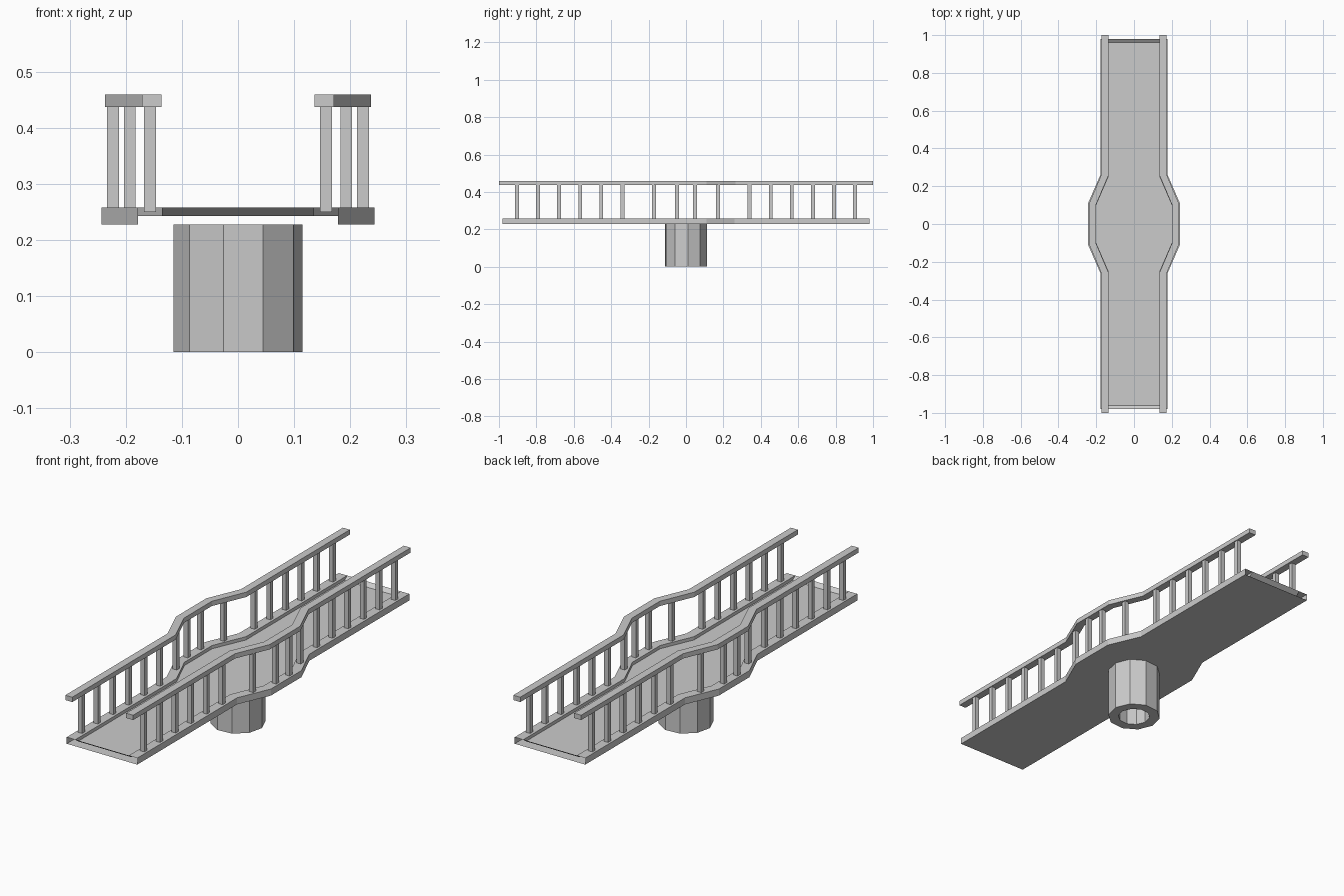
import bpy, bmesh, math

if "Cube" in bpy.data.objects:
    bpy.data.objects.remove(bpy.data.objects["Cube"])

FLOOR, BOT, TOP = 0.243, 0.228, 0.258


def finish(name, bm):
    bmesh.ops.recalc_face_normals(bm, faces=bm.faces)
    mesh = bpy.data.meshes.new(name)
    bm.to_mesh(mesh)
    bm.free()
    ob = bpy.data.objects.new(name, mesh)
    bpy.context.collection.objects.link(ob)
    return ob


def loft(name, rings, caps=False):
    """Join successive closed rings of points with quads."""
    bm = bmesh.new()
    vs = [[bm.verts.new(p) for p in r] for r in rings]
    n = len(rings[0])
    for a, b in zip(vs, vs[1:]):
        for i in range(n):
            j = (i + 1) % n
            bm.faces.new((a[i], a[j], b[j], b[i]))
    if caps:
        bm.faces.new(vs[0])
        bm.faces.new(vs[-1])
    return finish(name, bm)


def stations(half):
    """Mirror the front half of a path (y, y_inner, widening) to the back."""
    return half + [tuple([-s[0], -s[1]] + list(s[2:])) for s in reversed(half)]


# Hollow deck shell: raised side curbs, floor dished down from open ends
deck = []
for yo, yi, w, zf in stations([(-.98, -.98, 0, TOP), (-.96, -.96, 0, FLOOR),
                               (-.26, -.25, .0, FLOOR), (-.11, -.10, .065, FLOOR)]):
    o, i = .178 + w, .135 + w
    deck.append([(-o, yo, BOT), (o, yo, BOT), (o, yo, TOP), (i, yi, TOP),
                 (i, yi, zf), (-i, yi, zf), (-i, yi, TOP), (-o, yo, TOP)])
loft("deck", deck)

# Handrails that follow the bulge of the deck
for side, label in ((-1, "left"), (1, "right")):
    rail = []
    for yo, yi, w in stations([(-1, -1, 0), (-.265, -.255, 0), (-.11, -.10, .066)]):
        o, i = side * (.171 + w), side * (.136 + w)
        rail.append([(i, yi, .437), (o, yo, .437), (o, yo, .459), (i, yi, .459)])
    loft(label + "_handrail", rail, caps=True)

    # Square posts: two pairs on the bulge, six along each straight run
    spots = [(.223, .048), (.193, .171)]
    spots += [(.157, .34 + k * .1128) for k in range(6)]
    bm = bmesh.new()
    for x, y in spots:
        for s in (-1, 1):
            z0, z1 = .25, .44
            geo = bmesh.ops.create_cube(bm, size=1)["verts"]
            bmesh.ops.scale(bm, vec=(.021, .02, z1 - z0), verts=geo)
            bmesh.ops.translate(bm, vec=(side * x, s * y, (z0 + z1) / 2), verts=geo)
    finish(label + "_posts", bm)


# Ten-sided hollow support pillar
def ring(r, z):
    return [(r * math.cos(math.radians(5 + 36 * k)),
             r * math.sin(math.radians(5 + 36 * k)), z) for k in range(10)]


loft("support_pillar", [ring(.115, BOT), ring(.115, 0), ring(.07, 0), ring(.07, BOT)])
